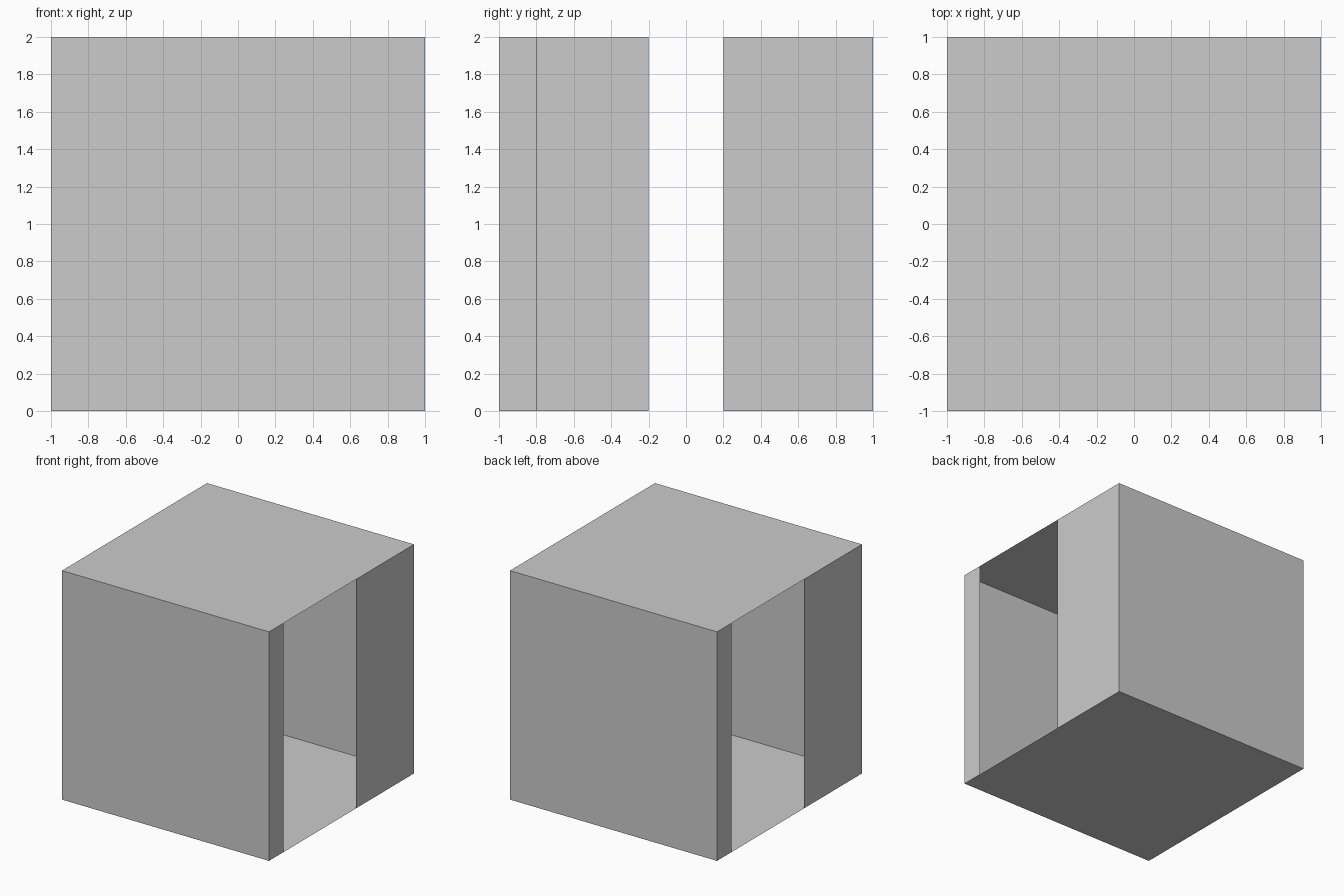
import bpy
import bmesh
from mathutils import Matrix, Vector

if "Cube" in bpy.data.objects:
    bpy.data.objects.remove(bpy.data.objects["Cube"])

H = 1.0            # half the box size
GAP = (-0.8, 0.2)  # doorway range along y on the right wall


def sheet(name, corners):
    """Single flat sheet, mirrored half a turn about z for its partner."""
    bm = bmesh.new()
    bm.faces.new([bm.verts.new(c) for c in corners])
    mesh = bpy.data.meshes.new(name)
    bm.to_mesh(mesh)
    bm.free()
    obj = bpy.data.objects.new(name, mesh)
    bpy.context.collection.objects.link(obj)
    return obj


def wall(name, a, b, turn):
    """Upright full-height sheet from plan point a to b, facing outward."""
    rot = Matrix.Rotation(turn, 4, 'Z')
    pts = [(*a, 0), (*b, 0), (*b, 2 * H), (*a, 2 * H)]
    return sheet(name, [rot @ Vector(p) for p in pts])


# Floor and roof
sheet("floor", [(-H, -H, 0), (-H, H, 0), (H, H, 0), (H, -H, 0)])
sheet("roof", [(-H, -H, 2 * H), (H, -H, 2 * H), (H, H, 2 * H), (-H, H, 2 * H)])

# Each half turn gives one solid wall and one side wall with a doorway
for turn, face, side in ((0, "front", "right"), (3.141592653589793, "back", "left")):
    wall(face + "_wall", (-H, -H), (H, -H), turn)
    wall(side + "_narrow_panel", (H, -H), (H, GAP[0]), turn)
    wall(side + "_wide_panel", (H, GAP[1]), (H, H), turn)
